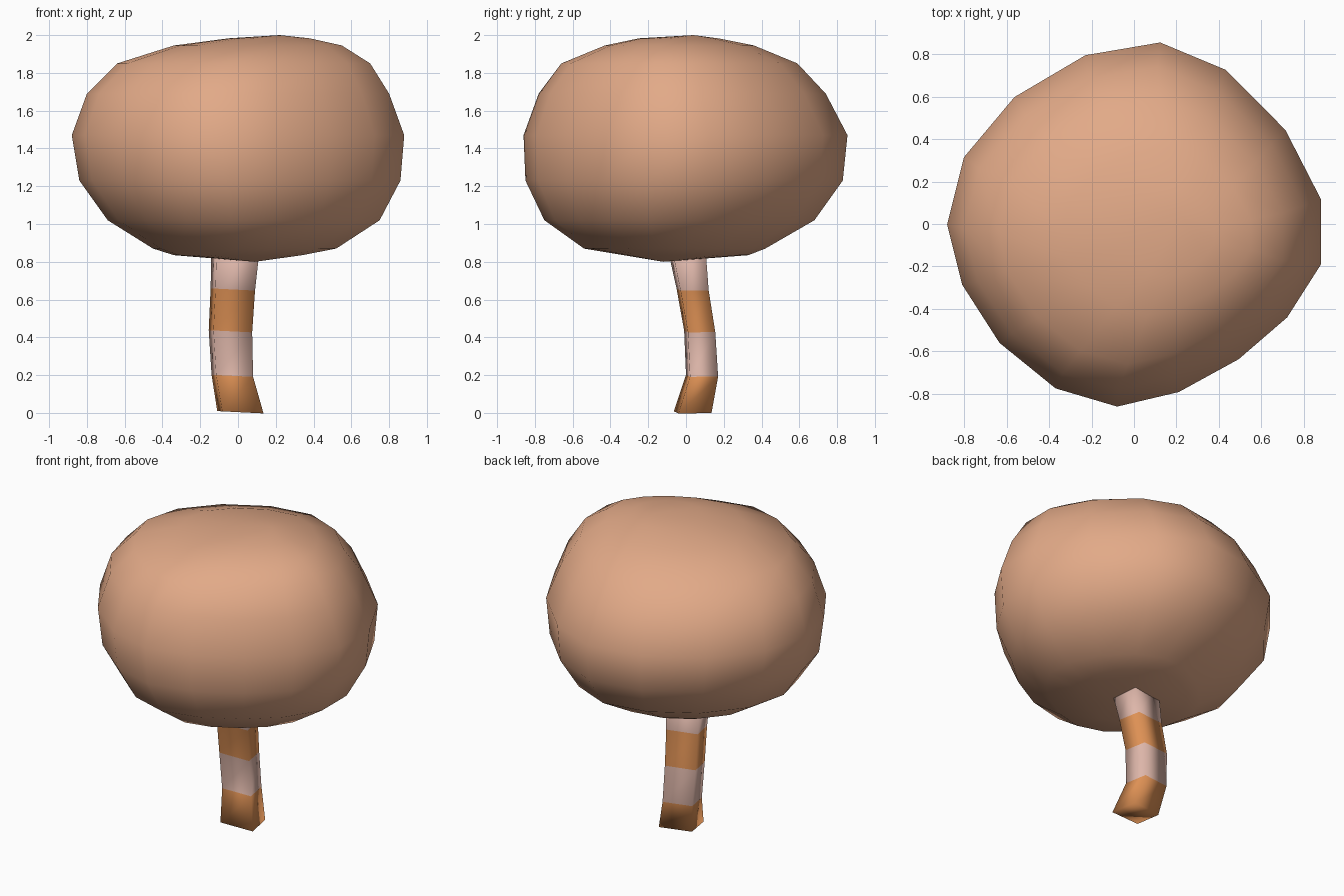
import bpy
from mathutils import Vector

default_cube = bpy.data.objects.get("Cube")
if default_cube:
    bpy.data.objects.remove(default_cube, do_unlink=True)


def make_material(name, color):
    material = bpy.data.materials.new(name)
    material.use_nodes = True
    material.diffuse_color = (*color, 1)
    shader = next(n for n in material.node_tree.nodes if n.type == "BSDF_PRINCIPLED")
    shader.inputs["Base Color"].default_value = (*color, 1)
    return material


def ring_from_bounds(outline, x_min, x_max, y_min, y_max, z, tilt=0):
    """Fit a unit outline into the given bounds at height z."""
    ring = []
    for u, v in outline:
        x = (x_min + x_max) / 2 + u * (x_max - x_min) / 2
        y = (y_min + y_max) / 2 + v * (y_max - y_min) / 2
        ring.append(Vector((x, y, z + tilt * x)))
    return ring


def loft(name, rings, materials, bottom_tip=None, top_tip=None):
    """Bridge the rings and close both ends with a fan or a flat cap."""
    sides = len(rings[0])
    verts = [point for ring in rings for point in ring]
    faces, bands = [], []
    for level in range(len(rings) - 1):
        low, high = level * sides, (level + 1) * sides
        for i in range(sides):
            j = (i + 1) % sides
            faces.append((low + i, low + j, high + j, high + i))
            bands.append(level)

    last = (len(rings) - 1) * sides
    if bottom_tip:
        tip = len(verts)
        verts.append(Vector(bottom_tip))
        faces += [((i + 1) % sides, i, tip) for i in range(sides)]
        bands += [0] * sides
    else:
        faces.append(tuple(reversed(range(sides))))
        bands.append(0)
    if top_tip:
        tip = len(verts)
        verts.append(Vector(top_tip))
        faces += [(last + i, last + (i + 1) % sides, tip) for i in range(sides)]
        bands += [0] * sides
    else:
        faces.append(tuple(range(last, last + sides)))
        bands.append(len(rings) - 2)

    mesh = bpy.data.meshes.new(name)
    mesh.from_pydata(verts, [], faces)
    for material in materials:
        mesh.materials.append(material)
    for polygon, band in zip(mesh.polygons, bands):
        polygon.use_smooth = True
        polygon.material_index = band % len(materials)
    mesh.update()
    obj = bpy.data.objects.new(name, mesh)
    bpy.context.collection.objects.link(obj)
    return obj


peach = make_material("peach_foliage", (0.76, 0.40, 0.245))
orange = make_material("orange_bark", (0.73, 0.283, 0.09))
pink = make_material("pale_pink_bark", (0.73, 0.47, 0.40))

# Canopy: an uneven rounded outline, fitted to bounds at each height
canopy_outline = [
    (1, .14), (.81, .52), (.49, .85), (.14, 1),
    (-.26, .93), (-.64, .7), (-.91, .37), (-1, 0),
    (-.92, -.33), (-.72, -.65), (-.42, -.9), (-.09, -1),
    (.24, -.92), (.56, -.74), (.82, -.51), (1, -.22),
]
canopy_bounds = [
    (-.34, .34, -.33, .33, .835),
    (-.45, .52, -.54, .42, .87),
    (-.69, .75, -.75, .68, 1.02),
    (-.84, .86, -.85, .83, 1.23),
    (-.88, .88, -.86, .855, 1.47),
    (-.8, .8, -.78, .74, 1.69),
    (-.64, .7, -.66, .59, 1.85),
    (-.34, .55, -.43, .36, 1.945),
    (-.05, .38, -.25, .17, 1.983),
]
loft("canopy", [ring_from_bounds(canopy_outline, *b) for b in canopy_bounds],
     [peach], bottom_tip=(.09, -.12, .8), top_tip=(.22, .04, 2))

# Trunk: a skewed four-sided stem that bends, with alternating bark bands
trunk_outline = [(.75, 1), (-1, .6), (-.78, -1), (1, -.75)]
trunk_bounds = [
    (-.11, .135, -.065, .135, .004),
    (-.14, .08, 0, .17, .195),
    (-.155, .075, -.01, .155, .43),
    (-.145, .09, -.05, .12, .652),
    (-.14, .12, -.11, .1, .92),
]
loft("trunk", [ring_from_bounds(trunk_outline, *b, tilt=-.05) for b in trunk_bounds],
     [orange, pink])
